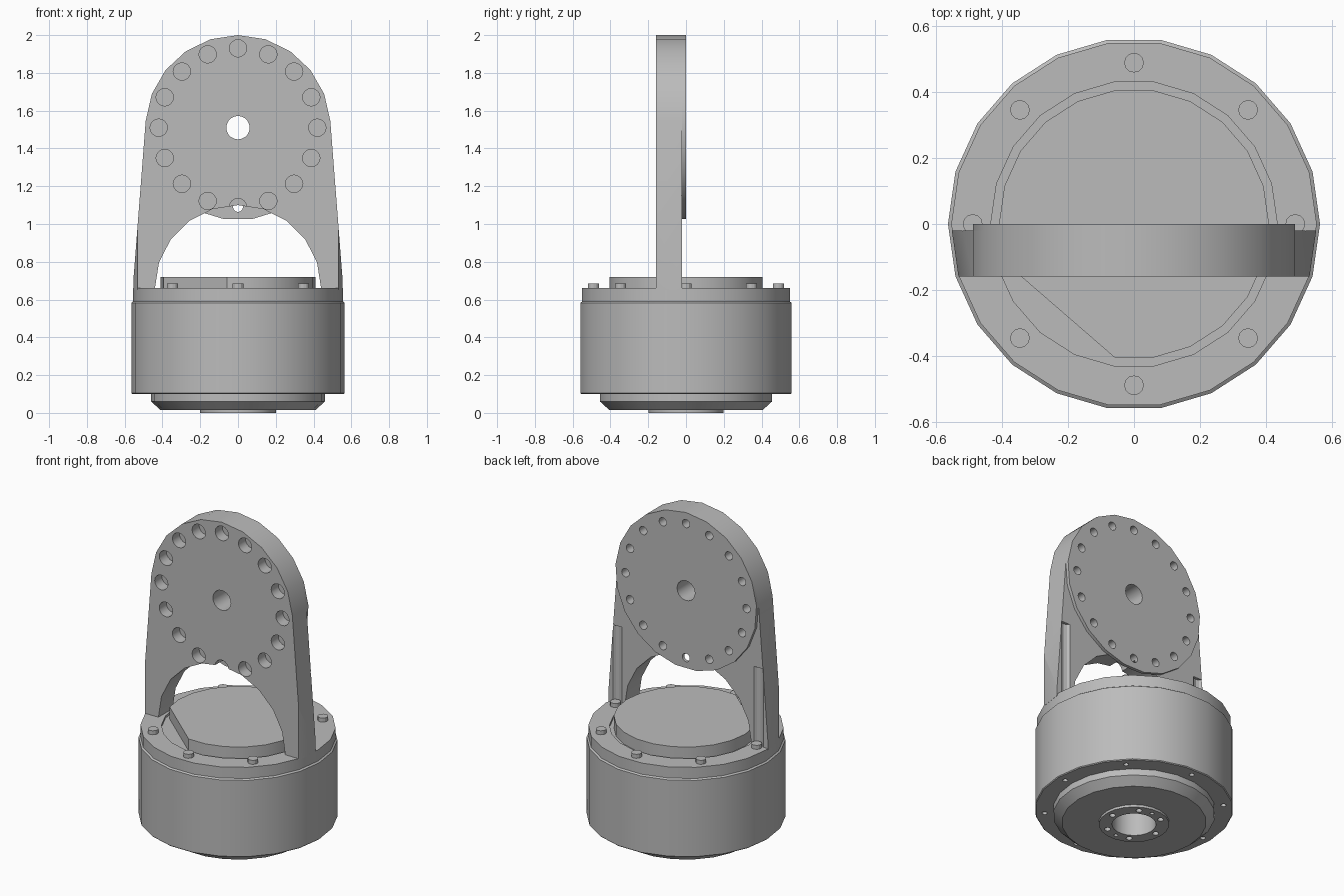
import bpy, bmesh
from math import sin, cos, pi, radians
from mathutils import Matrix, Vector

cube = bpy.data.objects.get("Cube")
if cube:
    bpy.data.objects.remove(cube, do_unlink=True)

metal = bpy.data.materials.new("grey_metal")
metal.use_nodes = True
GREY = (0.5, 0.5, 0.5, 1)
metal.diffuse_color = GREY
metal.node_tree.nodes["Principled BSDF"].inputs["Base Color"].default_value = GREY

SIDES = 22       # facets of the turned parts
HUB_Z = 1.51     # centre of the upright mounting disc
HUB_R = 0.49


def make(name, bm):
    bmesh.ops.recalc_face_normals(bm, faces=bm.faces)
    me = bpy.data.meshes.new(name)
    bm.to_mesh(me)
    bm.free()
    me.materials.append(metal)
    ob = bpy.data.objects.new(name, me)
    bpy.context.collection.objects.link(ob)
    return ob


def prism(bm, points, offset):
    """Extrude a closed outline along offset."""
    face = bm.faces.new([bm.verts.new(p) for p in points])
    ext = bmesh.ops.extrude_face_region(bm, geom=[face], use_keep_orig=True)
    verts = [g for g in ext["geom"] if isinstance(g, bmesh.types.BMVert)]
    bmesh.ops.translate(bm, verts=verts, vec=offset)


def ring(r, n, start=0.0):
    return [(r * cos(start + 2 * pi * i / n), r * sin(start + 2 * pi * i / n)) for i in range(n)]


def rod_z(bm, x, y, r, z0, z1, n=12):
    prism(bm, [(x + a, y + b, z0) for a, b in ring(r, n)], (0, 0, z1 - z0))


def rod_y(bm, x, z, r, y0, y1, n=16):
    prism(bm, [(x + a, y0, z + b) for a, b in ring(r, n, pi / 2)], (0, y1 - y0, 0))


def boolean(ob, cutter, operation="DIFFERENCE"):
    mod = ob.modifiers.new("cut", "BOOLEAN")
    mod.object, mod.operation, mod.solver = cutter, operation, "EXACT"
    bpy.context.view_layer.update()
    dg = bpy.context.evaluated_depsgraph_get()
    result = bpy.data.meshes.new_from_object(ob.evaluated_get(dg))
    ob.modifiers.clear()
    ob.data = result


def finish(ob):
    ob.data.shade_smooth()
    ob.data.set_sharp_from_angle(angle=radians(28))


# Motor housing, turned from a half profile (radius, height)
profile = [(0, 0.15), (0.125, 0.15), (0.125, 0), (0.2, 0), (0.2, 0.015), (0.41, 0.015),
           (0.46, 0.06), (0.46, 0.1), (0.56, 0.1), (0.565, 0.105), (0.565, 0.583),
           (0.555, 0.59), (0.555, 0.66), (0.435, 0.66), (0.435, 0.645), (0, 0.645)]
bm = bmesh.new()
verts = [bm.verts.new((r, 0, z)) for r, z in profile]
edges = [bm.edges.new(pair) for pair in zip(verts, verts[1:])]
bmesh.ops.spin(bm, geom=verts + edges, axis=(0, 0, 1), cent=(0, 0, 0),
               angle=2 * pi, steps=SIDES, use_merge=True)
bmesh.ops.remove_doubles(bm, verts=bm.verts, dist=0.0005)
housing = make("motor_housing", bm)

# Screw holes in the underside
bm = bmesh.new()
for x, y in ring(0.51, 8):
    rod_z(bm, x, y, 0.015, 0.05, 0.16)
for x, y in ring(0.16, 6):
    rod_z(bm, x, y, 0.018, -0.05, 0.06)
for y in (-0.16, 0.16):
    rod_z(bm, 0, y, 0.012, -0.05, 0.06)
cutter = make("underside_hole_cutter", bm)
boolean(housing, cutter)
bpy.data.objects.remove(cutter, do_unlink=True)
finish(housing)

# Raised top plate with one straight flat on its rim
bm = bmesh.new()
rim = [p for p in ring(0.41, SIDES) if Vector(p).dot((-0.61, -0.79)) < 0.36]
prism(bm, [(x, y, 0.64) for x, y in rim], (0, 0, 0.08))
finish(make("top_plate", bm))

# Bolt heads around the rim
for i, (x, y) in enumerate(ring(0.49, 8)):
    bm = bmesh.new()
    rod_z(bm, x, y, 0.03, 0.65, 0.685)
    finish(make(f"rim_bolt_{i + 1}", bm))

# Upright bracket: rounded top, sloping sides, arched opening
step = 2 * pi / 21
outline = [(HUB_R * cos(pi / 2 + k * step), HUB_Z + HUB_R * sin(pi / 2 + k * step))
           for k in range(-5, 6)]
outline += [(-0.558, 0.65), (-0.44, 0.65)]
outline += [(-0.44 * cos(k * pi / 10), 0.66 + 0.44 * sin(k * pi / 10)) for k in range(11)]
outline += [(0.44, 0.65), (0.558, 0.65)]
bm = bmesh.new()
prism(bm, [(x, -0.16, z) for x, z in outline], (0, 0.14, 0))
bracket = make("upright_bracket", bm)

# Trim the bracket feet to the round housing
bm = bmesh.new()
rod_z(bm, 0, 0, 0.556, 0.5, 2.2, SIDES)
trim = make("foot_trim", bm)
boolean(bracket, trim, "INTERSECT")
bpy.data.objects.remove(trim, do_unlink=True)

# Mounting disc on the back of the bracket
bm = bmesh.new()
rod_y(bm, 0, HUB_Z, HUB_R, -0.02, 0, 21)
disc = make("mounting_disc", bm)

# Centre bore, counterbores in front, screw holes behind, bolt clearance grooves
bm = bmesh.new()
rod_y(bm, 0, HUB_Z, 0.062, -0.3, 0.1, 20)
for x, z in ring(0.42, 16):
    rod_y(bm, x, HUB_Z + z, 0.046, -0.2, -0.09)
    rod_y(bm, x, HUB_Z + z, 0.026, -0.06, 0.05)
for x in (-0.49, 0.49):
    rod_z(bm, x, 0, 0.038, 0.6, 1.15)
cutter = make("bracket_hole_cutter", bm)
for part in (bracket, disc):
    boolean(part, cutter)
    finish(part)
bpy.data.objects.remove(cutter, do_unlink=True)
